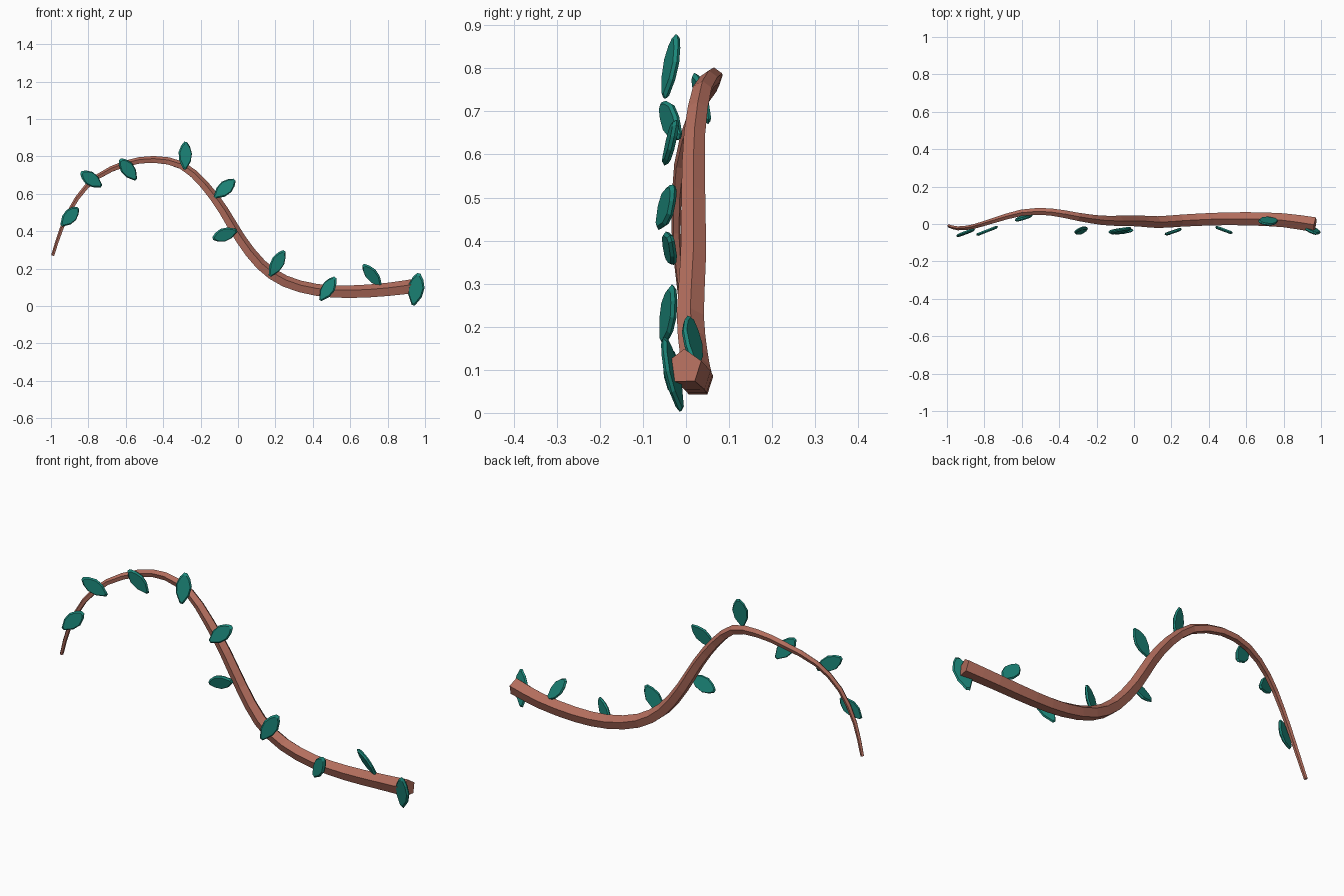
import bpy, bmesh, math
from mathutils import Vector

if "Cube" in bpy.data.objects:
    bpy.data.objects.remove(bpy.data.objects["Cube"])


def material(name, color):
    m = bpy.data.materials.new(name)
    m.diffuse_color = (*color, 1)
    m.use_nodes = True
    m.node_tree.nodes["Principled BSDF"].inputs["Base Color"].default_value = m.diffuse_color
    return m


def finish(bm, name, mat):
    bmesh.ops.recalc_face_normals(bm, faces=bm.faces)
    me = bpy.data.meshes.new(name)
    bm.to_mesh(me)
    bm.free()
    me.materials.append(mat)
    ob = bpy.data.objects.new(name, me)
    bpy.context.collection.objects.link(ob)
    return ob


def loft(bm, rings):
    """Skin closed rings of points and cap both ends."""
    vs = [[bm.verts.new(p) for p in r] for r in rings]
    n = len(vs[0])
    for a, b in zip(vs, vs[1:]):
        for i in range(n):
            j = (i + 1) % n
            bm.faces.new((a[i], a[j], b[j], b[i]))
    bm.faces.new(vs[0][::-1])
    bm.faces.new(vs[-1])


bark = material("bark", (0.45, 0.155, 0.11))
green = material("leaf_green", (0.012, 0.25, 0.2))

# Branch centre line: x, y, z, radius
path = [Vector(p) for p in (
    (-0.99, -0.01, 0.27, 0.009), (-0.94, -0.023, 0.42, 0.011),
    (-0.86, -0.015, 0.575, 0.013), (-0.75, 0.018, 0.69, 0.015),
    (-0.60, 0.06, 0.76, 0.018), (-0.45, 0.065, 0.782, 0.02),
    (-0.30, 0.038, 0.75, 0.023), (-0.18, 0.02, 0.645, 0.026),
    (-0.08, 0.017, 0.51, 0.029), (0.01, 0.017, 0.36, 0.031),
    (0.12, 0.01, 0.22, 0.033), (0.25, 0.018, 0.13, 0.034),
    (0.42, 0.026, 0.083, 0.035), (0.60, 0.028, 0.073, 0.037),
    (0.80, 0.02, 0.085, 0.039), (0.968, -0.004, 0.107, 0.042))]

# Smooth the path, then sweep a tapering pentagon along it
ext = [2 * path[0] - path[1]] + path + [2 * path[-1] - path[-2]]
pts = []
for a, b, c, d in zip(ext, ext[1:], ext[2:], ext[3:]):
    pts += [b, (9 * (b + c) - a - d) / 16]
pts.append(path[-1])
rings = []
for i, p in enumerate(pts):
    t = (pts[min(i + 1, len(pts) - 1)] - pts[max(i - 1, 0)]).to_3d().normalized()
    up = t.cross(Vector((0, 1, 0))).normalized()
    side = up.cross(t)
    rings.append([p.to_3d() + p.w * (math.cos(k * math.tau / 5) * up
                                     + math.sin(k * math.tau / 5) * side)
                  for k in range(5)])
bm = bmesh.new()
loft(bm, rings)
finish(bm, "branch", bark)

# Leaf outline: along, across (unit half sizes)
outline = [(-1, -.2), (-.4, -.85), (.2, -1), (.7, -.65), (1, -.2),
           (1, .2), (.7, .65), (.2, 1), (-.4, .85), (-1, .2)]


def leaf(name, a, b, normal, width=0.076, thick=0.015):
    a, b, n = Vector(a), Vector(b), Vector(normal)
    mid, half = (a + b) / 2, (b - a) / 2
    axis = half.normalized()
    n = (n - n.dot(axis) * axis).normalized()
    side = axis.cross(n) * width / 2
    bm = bmesh.new()
    loft(bm, [[mid + n * h + half * u * s + side * v * s for u, v in outline]
              for h, s in ((-thick / 2, 0.9), (0, 1), (thick / 2, 0.85))])
    finish(bm, name, green)


# Leaves: base, tip, facing direction
leaves = [
    ((-.945, -.065, .43), (-.855, -.028, .525), (.4, -1, .1)),
    ((-.73, -.015, .64), (-.84, -.058, .715), (.4, -1, 0)),
    ((-.545, .052, .675), (-.63, .018, .785), (.3, -1, -.2)),
    ((-.285, -.05, .73), (-.28, -.022, .878), (.35, -1, .2)),
    ((-.125, -.05, .58), (-.018, -.022, .675), (.15, -1, .2)),
    ((-.005, -.035, .405), (-.135, -.042, .36), (.1, -1, -.3)),
    ((.17, -.054, .16), (.247, -.03, .295), (.4, -1, 0)),
    ((.44, -.018, .03), (.52, -.046, .153), (-.4, -1, 0)),
    ((.765, .022, .105), (.67, .008, .222), (-.4, -.9, -.4)),
    ((.937, -.012, .004), (.967, -.052, .175), (-.3, -1, -.25), .09)]
for i, args in enumerate(leaves):
    leaf(f"leaf_{i + 1}", *args)
